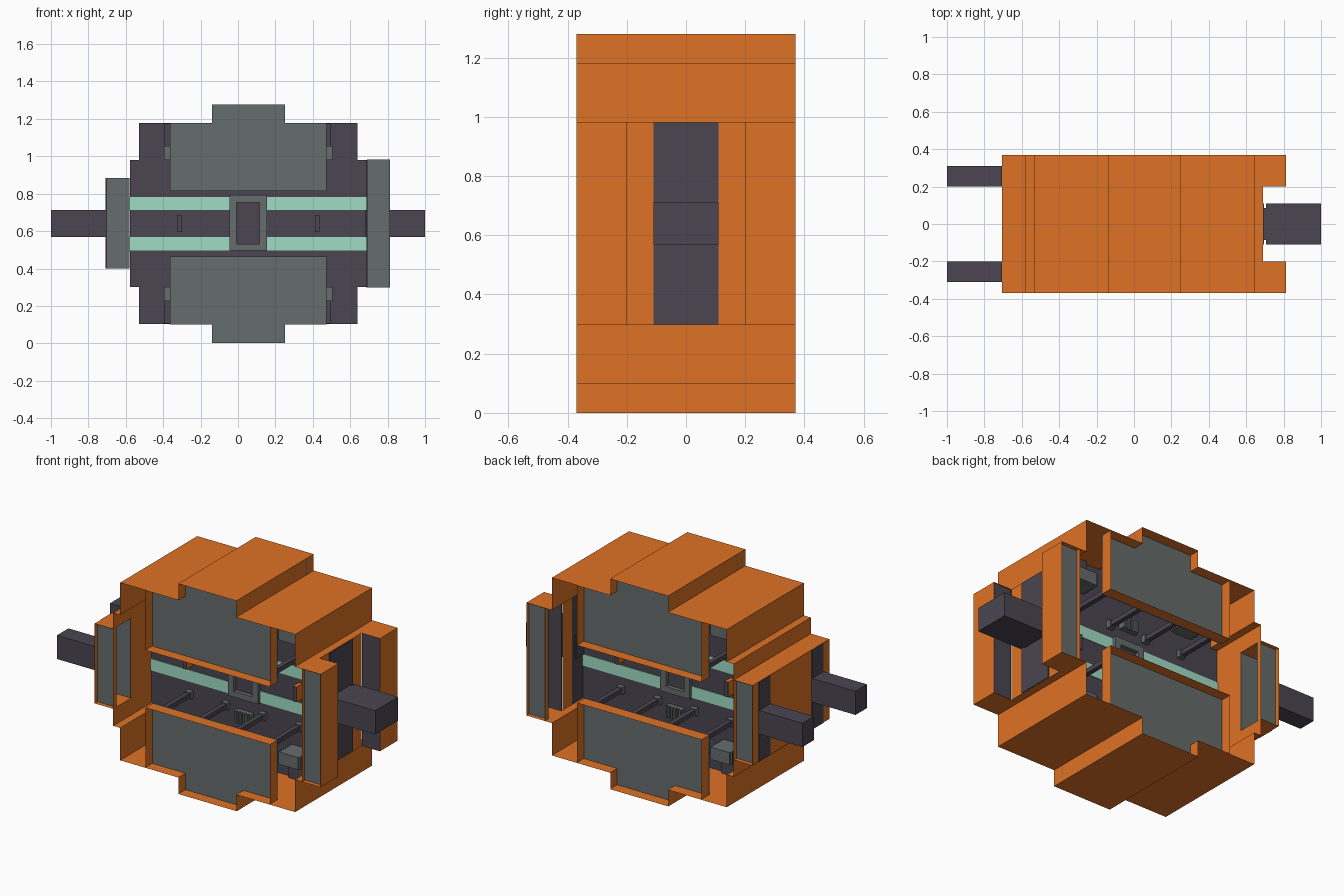
import bpy, bmesh

if "Cube" in bpy.data.objects:
    bpy.data.objects.remove(bpy.data.objects["Cube"])


def material(name, rgb):
    m = bpy.data.materials.new(name)
    m.diffuse_color = (*rgb, 1)
    m.use_nodes = True
    m.node_tree.nodes["Principled BSDF"].inputs["Base Color"].default_value = m.diffuse_color
    return m


ORANGE = material("orange shell", (0.74, 0.17, 0.019))
GRAY = material("panel gray", (0.132, 0.152, 0.150))
DARK = material("dark purple gray", (0.070, 0.060, 0.083))
TEAL = material("pale teal", (0.35, 0.72, 0.56))
CX, CZ = 0.055, 0.64          # centre of the body in the front view
W = 0.006                     # half thickness of the middle wall


def finish(name, bm, mat):
    bmesh.ops.recalc_face_normals(bm, faces=bm.faces)
    me = bpy.data.meshes.new(name)
    bm.to_mesh(me)
    bm.free()
    me.materials.append(mat)
    ob = bpy.data.objects.new(name, me)
    bpy.context.collection.objects.link(ob)
    return ob


def box(name, x, y, z, mat):
    """Box from three (low, high) ranges."""
    bm = bmesh.new()
    bmesh.ops.create_cube(bm, size=1)
    for v in bm.verts:
        v.co = [(r[0] + r[1]) / 2 + c * (r[1] - r[0]) for r, c in zip((x, y, z), v.co)]
    return finish(name, bm, mat)


def ribbon(name, pts, y0, y1, mat, closed=True):
    """Thin sheet following an xz outline, between two depths."""
    bm = bmesh.new()
    a = [bm.verts.new((x, y0, z)) for x, z in pts]
    b = [bm.verts.new((x, y1, z)) for x, z in pts]
    n = len(pts)
    for i in range(n if closed else n - 1):
        j = (i + 1) % n
        bm.faces.new((a[i], a[j], b[j], b[i]))
    return finish(name, bm, mat)


def slab(name, pts, y0, y1, mat):
    """Solid xz outline."""
    bm = bmesh.new()
    f = bm.faces.new([bm.verts.new((x, y0, z)) for x, z in pts])
    ext = bmesh.ops.extrude_face_region(bm, geom=[f])["geom"]
    for v in ext:
        if isinstance(v, bmesh.types.BMVert):
            v.co.y = y1
    return finish(name, bm, mat)


def sy(s, a, b):
    return tuple(sorted((s * a, s * b)))


def flip(t, z0, z1):
    """Mirror a z range about the centre height."""
    return tuple(sorted((CZ + t * (z0 - CZ), CZ + t * (z1 - CZ))))


# Stepped outer shell, top and bottom halves (ends are closed further down)
half = [(0.635, 0.343), (0.588, 0.343), (0.588, 0.54), (0.195, 0.54), (0.195, 0.64)]
half += [(-x, z) for x, z in reversed(half)]
for t, name in ((1, "upper_shell"), (-1, "lower_shell")):
    ribbon(name, [(CX + x, CZ + t * z) for x, z in half], -0.37, 0.37, ORANGE, closed=False)

# Dark wall through the middle, just inside the shell
e = 0.003
wall = [(CX + x - (e if x > 0 else -e), CZ + z - e) for x, z in half]
wall += [(CX + x - (e if x > 0 else -e), CZ - z + e) for x, z in reversed(half)]
slab("middle_wall", wall, -W, W, DARK)

# End walls between the slots, with the bands above and below the left block
ribbon("right_end_wall", [(0.69, 0.297), (0.69, 0.983)], -0.2, 0.2, ORANGE, closed=False)
ribbon("left_end_wall", [(-0.58, 0.4), (-0.58, 0.885)], -0.2, 0.2, ORANGE, closed=False)
for z in ((0.297, 0.4), (0.885, 0.983)):
    ribbon("left_end_band", [(-0.58, z[0]), (-0.58, z[1])], -0.37, 0.37, ORANGE, closed=False)

# Left end block
left = [(-0.58, 0.885), (-0.705, 0.885), (-0.705, 0.4), (-0.58, 0.4)]
ribbon("left_block", left, -0.37, 0.37, ORANGE, closed=False)

# Right connector bar, neck and backing strip
box("right_bar", (0.705, 1.0), (-0.11, 0.11), (0.568, 0.712), DARK)
box("right_bar_neck", (0.68, 0.705), (-0.085, 0.085), (0.568, 0.712), DARK)
box("right_strip", (0.688, 0.695), (-0.11, 0.11), (0.299, 0.981), DARK)

for s in (-1, 1):
    side = "front" if s < 0 else "back"

    # Left block: recessed gray end panel, dark strips and bars
    box(side + "_left_panel", (-0.704, -0.58), sy(s, 0.337, 0.345), (0.401, 0.884), GRAY)
    box(side + "_left_partition", (-0.704, -0.582), sy(s, 0.192, 0.2), (0.401, 0.884), GRAY)
    box(side + "_left_strip", (-0.709, -0.698), sy(s, 0.2, 0.31), (0.401, 0.884), DARK)
    box(side + "_left_bar", (-1.0, -0.70), sy(s, 0.2, 0.31), (0.568, 0.712), DARK)
    ribbon(side + "_left_slot_edge", [(-0.58, 0.4), (-0.58, 0.885)],
           s * 0.345, s * 0.37, ORANGE, closed=False)

    # Right column, open towards the inside
    col = [(0.69, 0.983), (0.814, 0.983), (0.814, 0.297), (0.69, 0.297)]
    ribbon(side + "_right_column", col, s * 0.2, s * 0.37, ORANGE, closed=False)
    box(side + "_right_panel", (0.69, 0.813), sy(s, 0.337, 0.345), (0.298, 0.982), GRAY)
    box(side + "_column_inner_face", (0.69, 0.813), sy(s, 0.205, 0.212), (0.298, 0.982), DARK)
    ribbon(side + "_right_slot_edge", [(0.69, 0.297), (0.69, 0.983)],
           s * 0.345, s * 0.37, ORANGE, closed=False)

    # Central hatch: gray frame around a recessed dark plate
    for x in ((-0.045, -0.008), (0.115, 0.155)):
        box(side + "_hatch_post", x, sy(s, W, 0.03), (0.495, 0.792), GRAY)
    for z in ((0.495, 0.53), (0.752, 0.792)):
        box(side + "_hatch_rail", (-0.008, 0.115), sy(s, W, 0.03), z, GRAY)

    # Small latches: orange sides, dark front
    for k in (-1, 1):
        x = CX + k * 0.37
        box(side + "_latch", (x - 0.012, x + 0.012), sy(s, W, 0.06), (0.595, 0.687), ORANGE)
        box(side + "_latch_front", (x - 0.012, x + 0.012), sy(s, 0.06, 0.063), (0.595, 0.687), DARK)

    for t in (-1, 1):
        # Stepped cover: orange rim with a deeply recessed gray panel
        cover = [(-0.363, 0.175), (-0.363, 0.538), (-0.14, 0.538), (-0.14, 0.638),
                 (0.25, 0.638), (0.25, 0.538), (0.473, 0.538), (0.473, 0.175)]
        pts = [(x, CZ + t * z) for x, z in cover]
        ribbon(side + "_cover_rim", pts, s * 0.295, s * 0.37, ORANGE)
        slab(side + "_cover_panel", pts, s * 0.297, s * 0.305, GRAY)

        # Teal stripes either side of the hatch
        for x in ((-0.58, -0.045), (0.155, 0.69)):
            box(side + "_teal_stripe", x, sy(s, W - 0.002, W + 0.004), flip(t, 0.497, 0.568), TEAL)

        # Struts from the wall to the cover, with gray feet
        for i in range(4):
            x = CX - 0.37 + i * 0.2467
            box(side + "_strut", (x - 0.014, x + 0.014), sy(s, W, 0.297), flip(t, 0.412, 0.44), DARK)
            box(side + "_strut_foot", (x - 0.02, x + 0.02), sy(s, W, 0.035), flip(t, 0.403, 0.447), GRAY)

        # Ribbed gray cooler under the hatch
        box(side + "_cooler", (0.0, 0.11), sy(s, W, 0.03), flip(t, 0.35, 0.42), GRAY)
        for i in range(6):
            x = 0.007 + i * 0.0183
            box(side + "_cooler_rib", (x, x + 0.011), sy(s, 0.03, 0.045), flip(t, 0.35, 0.42), GRAY)

        # Ribbed gray coolers near the sides, on dark bases
        for x0, x1 in ((-0.395, -0.25), (0.36, 0.505)):
            box(side + "_side_cooler", (x0 + 0.01, x1 - 0.01), sy(s, W, 0.13), flip(t, 0.225, 0.3), GRAY)
            for i in range(6):
                y = 0.012 + i * 0.02
                box(side + "_side_cooler_rib", (x0, x1), sy(s, y, y + 0.012), flip(t, 0.225, 0.3), GRAY)
            box(side + "_cooler_base", (x0, x1 - 0.01), sy(s, W, 0.03), flip(t, 0.105, 0.225), DARK)
